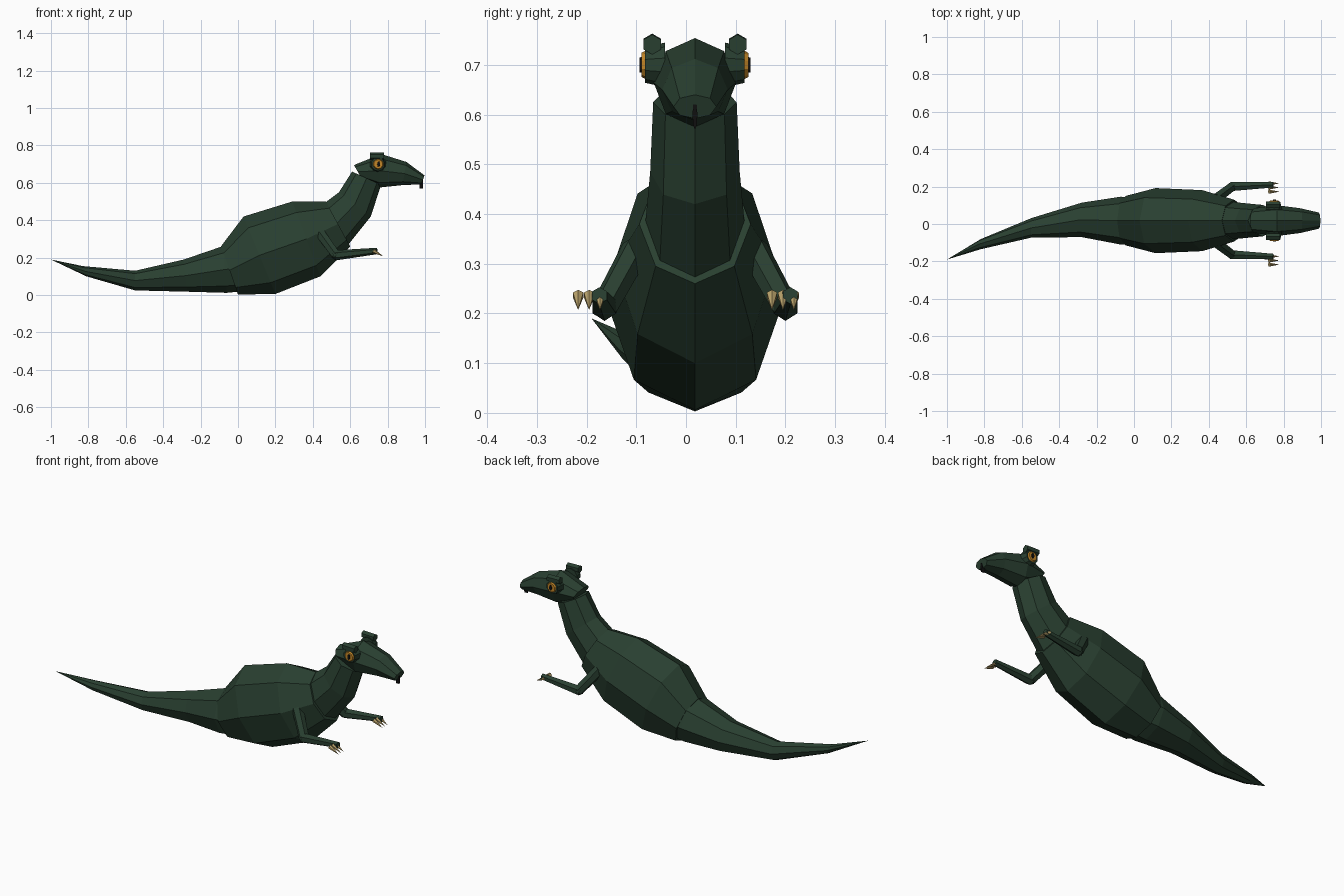
import bpy, bmesh, math
from mathutils import Vector

if "Cube" in bpy.data.objects:
    bpy.data.objects.remove(bpy.data.objects["Cube"])

CY = 0.018  # body mid-plane


def material(name, rgb):
    m = bpy.data.materials.new(name)
    m.diffuse_color = (*rgb, 1)
    m.use_nodes = True
    m.node_tree.nodes["Principled BSDF"].inputs["Base Color"].default_value = m.diffuse_color
    return m


GREEN = material("dark_green", (0.022, 0.05, 0.03))
GOLD = material("claw_gold", (0.50, 0.37, 0.15))
AMBER = material("eye_amber", (0.55, 0.24, 0.02))
BLACK = material("black", (0.005, 0.005, 0.005))


def finish(bm, name, mat):
    bmesh.ops.recalc_face_normals(bm, faces=bm.faces[:])
    me = bpy.data.meshes.new(name)
    bm.to_mesh(me)
    bm.free()
    me.materials.append(mat)
    ob = bpy.data.objects.new(name, me)
    bpy.context.collection.objects.link(ob)
    return ob


def loft(name, rings, tip=None, n=8):
    """Skin rings of (top x, top z, bottom x, bottom z, half width, centre y)."""
    bm = bmesh.new()
    loops = []
    for tx, tz, bx, bz, hw, cy in rings:
        c = Vector(((tx + bx) / 2, cy, (tz + bz) / 2))
        up = Vector(((tx - bx) / 2, 0, (tz - bz) / 2))
        loops.append([bm.verts.new(c + up * math.cos(a) + Vector((0, hw * math.sin(a), 0)))
                      for a in (math.tau * i / n for i in range(n))])
    for a, b in zip(loops, loops[1:]):
        for i in range(n):
            j = (i + 1) % n
            bm.faces.new((a[i], a[j], b[j], b[i]))
    if tip:
        t = bm.verts.new(tip)
        for i in range(n):
            bm.faces.new((loops[0][i], loops[0][(i + 1) % n], t))
    else:
        bm.faces.new(loops[0])
    bm.faces.new(loops[-1])
    return finish(bm, name, GREEN)


def rod(name, p, q, r1, r2, mat, n=6, squash=1):
    """Tapered n-sided rod from p to q."""
    p, q = Vector(p), Vector(q)
    d = q - p
    bm = bmesh.new()
    bmesh.ops.create_cone(bm, cap_ends=True, segments=n, radius1=r1, radius2=r2, depth=d.length)
    ob = finish(bm, name, mat)
    ob.location = (p + q) / 2
    ob.rotation_euler = d.to_track_quat('Z', 'Y').to_euler()
    ob.scale.x = squash
    return ob


# Tail, curving sideways to its tip
loft("tail", [
    (-0.83, 0.155, -0.81, 0.10, 0.027, -0.108),
    (-0.55, 0.13, -0.55, 0.025, 0.052, -0.021),
    (-0.29, 0.19, -0.27, 0.018, 0.092, 0.022),
    (-0.08, 0.262, -0.06, 0.012, 0.128, CY),
    (0.02, 0.27, 0.02, 0.02, 0.12, CY)], tip=(-1, -0.19, 0.19))

# Torso
loft("body", [
    (-0.09, 0.262, 0.0, 0.003, 0.132, CY),
    (0.03, 0.42, 0.20, 0.006, 0.174, CY),
    (0.29, 0.50, 0.44, 0.10, 0.163, CY),
    (0.47, 0.50, 0.60, 0.26, 0.112, CY)])

# Neck
loft("neck", [
    (0.46, 0.49, 0.59, 0.27, 0.10, CY),
    (0.54, 0.55, 0.71, 0.42, 0.09, CY),
    (0.61, 0.66, 0.765, 0.59, 0.084, CY)])

# Head and snout
loft("head", [
    (0.62, 0.695, 0.66, 0.625, 0.065, CY),
    (0.765, 0.754, 0.755, 0.575, 0.083, CY),
    (0.90, 0.712, 0.88, 0.588, 0.066, CY),
    (0.997, 0.64, 0.98, 0.592, 0.043, CY)])

# Mouth slit
rod("mouth", (0.97, CY, 0.60), (0.99, CY, 0.60), 0.005, 0.005, BLACK, 8).scale.y = 6

for s, side in ((-1, "near"), (1, "far")):
    # Eye: dark socket, amber disc, slit pupil
    def at(x, off, z):
        return (x, CY + s * off, z)
    rod("eye_socket_" + side, at(0.748, 0.06, 0.70), at(0.748, 0.10, 0.70), 0.045, 0.036, GREEN, 10)
    rod("eye_" + side, at(0.75, 0.095, 0.70), at(0.75, 0.108, 0.70), 0.031, 0.024, AMBER, 10)
    rod("pupil_" + side, at(0.752, 0.10, 0.70), at(0.752, 0.112, 0.70), 0.017, 0.015, BLACK, 8, 0.5)
    # Brow ridge
    rod("brow_" + side, at(0.705, 0.086, 0.743), at(0.78, 0.086, 0.741), 0.02, 0.02, GREEN)

    # Arm
    shoulder, elbow, wrist = at(0.44, 0.118, 0.33), at(0.525, 0.182, 0.213), at(0.745, 0.192, 0.236)
    rod("upper_arm_" + side, shoulder, elbow, 0.03, 0.027, GREEN)
    rod("forearm_" + side, elbow, wrist, 0.027, 0.017, GREEN)
    bm = bmesh.new()
    bmesh.ops.create_icosphere(bm, subdivisions=1, radius=0.028)
    finish(bm, "elbow_" + side, GREEN).location = elbow
    # Claws
    for k in (-1, 0, 1):
        y = s * 0.195 + k * 0.022
        rod(f"claw_{side}_{k + 2}", (0.722, y, 0.237), (0.777, y, 0.207), 0.012, 0, GOLD)
